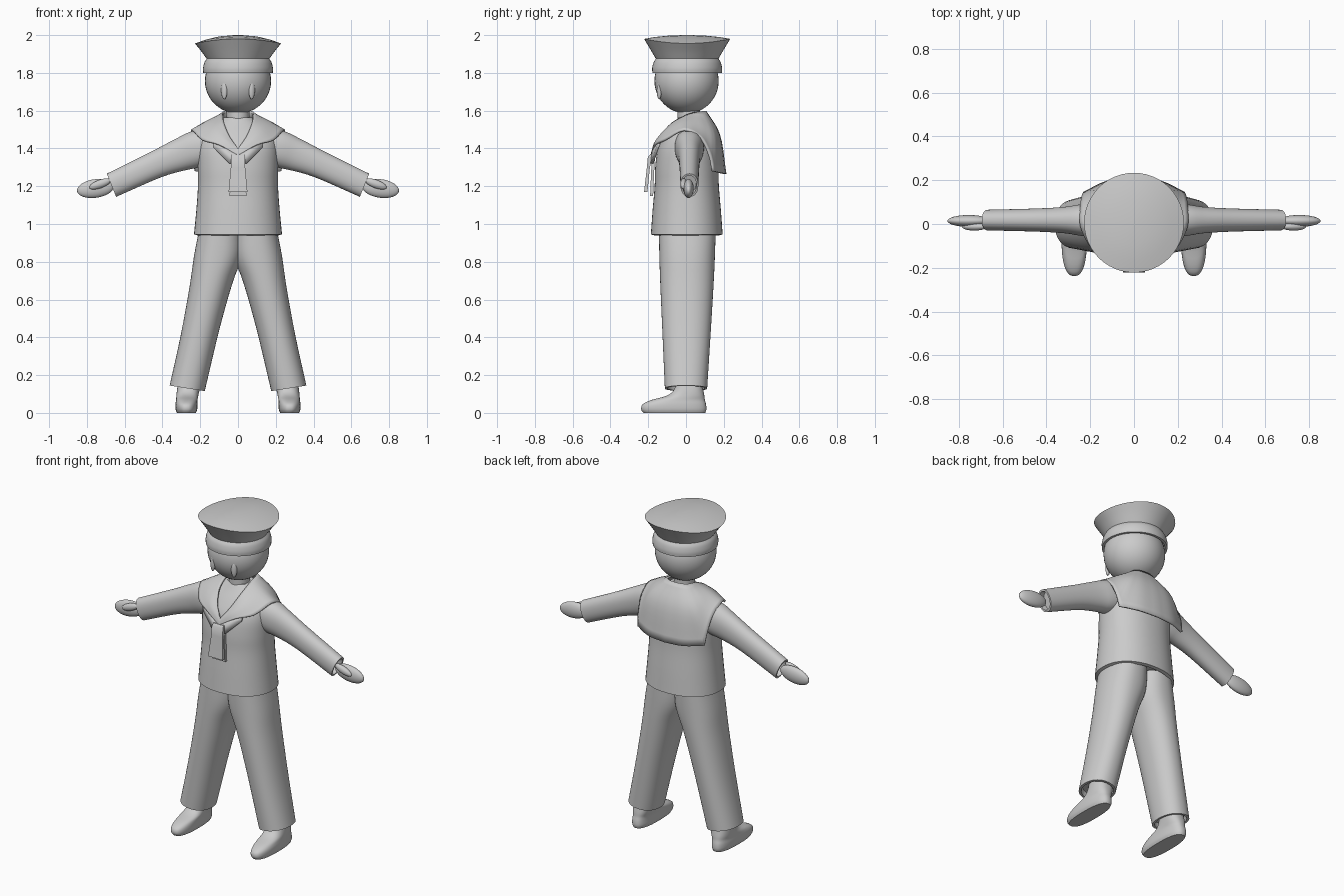
import bpy, bmesh
from math import sin, cos, pi, radians
from mathutils import Vector as V, Matrix

X, Y, Z = V((1, 0, 0)), V((0, 1, 0)), V((0, 0, 1))


def finish(name, bm, mirror=False, thick=0):
    bmesh.ops.recalc_face_normals(bm, faces=bm.faces)
    me = bpy.data.meshes.new(name)
    bm.to_mesh(me)
    bm.free()
    ob = bpy.data.objects.new(name, me)
    bpy.context.collection.objects.link(ob)
    if mirror:
        m = ob.modifiers.new("mirror", 'MIRROR')
        m.merge_threshold = 0.0005
    if thick:
        s = ob.modifiers.new("solid", 'SOLIDIFY')
        s.thickness = thick
        s.offset = 0
    return ob


def spline(p, k=4):
    """Catmull-Rom curve through the points."""
    q = [2 * p[0] - p[1]] + list(p) + [2 * p[-1] - p[-2]]
    out = []
    for i in range(1, len(q) - 2):
        a, b, c, d = q[i - 1:i + 3]
        for j in range(k):
            t = j / k
            out.append(0.5 * (2 * b + (c - a) * t + (2 * a - 5 * b + 4 * c - d) * t * t
                              + (3 * b - a - 3 * c + d) * t ** 3))
    return out + [p[-1].copy()]


def soften(rings, k=4):
    return list(zip(*[spline(col, k) for col in zip(*rings)]))


def ring(c, u, v, p=2.0, n=48):
    """Superellipse around c, spanned by u and v."""
    f = lambda s: (1 if s >= 0 else -1) * abs(s) ** (2 / p)
    return [V(c) + u * f(cos(2 * pi * i / n)) + v * f(sin(2 * pi * i / n)) for i in range(n)]


def flat(cx, cy, z, rx, ry, p=2.0, tilt=0):
    u = Matrix.Rotation(radians(tilt), 3, 'Y') @ X
    return ring((cx, cy, z), u * rx, Y * ry, p)


def loft(name, rings, mirror=False, closed=True, thick=0):
    bm = bmesh.new()
    vs = [[bm.verts.new(p) for p in r] for r in rings]
    n = len(vs[0])
    for a, b in zip(vs, vs[1:]):
        for i in range(n if closed else n - 1):
            j = (i + 1) % n
            bm.faces.new((a[i], a[j], b[j], b[i]))
    if closed:
        bm.faces.new(vs[0])
        bm.faces.new(vs[-1])
    return finish(name, bm, mirror, thick)


def ball(name, c, size, ry=0, rz=0, mirror=False):
    bm = bmesh.new()
    M = (Matrix.Translation(c) @ Matrix.Rotation(ry, 4, 'Y') @ Matrix.Rotation(rz, 4, 'Z')
         @ Matrix.Diagonal((*size, 1)))
    bmesh.ops.create_uvsphere(bm, u_segments=40, v_segments=24, radius=1, matrix=M)
    return finish(name, bm, mirror)


# Head, eyes, neck
ball("head", (0, 0.003, 1.757), (0.175, 0.17, 0.172))
ball("eye", (0.073, -0.142, 1.708), (0.017, 0.012, 0.048), rz=0.42, mirror=True)
loft("neck", [flat(0, 0.015, z, 0.06, 0.06) for z in (1.48, 1.63)])

# Cap: bulging band, flared side, saddle-shaped rim and low crown
def cap_ring(r, z, saddle=0):
    return [p - Z * saddle * ((p.x / r) ** 2 - 0.5) * 2 for p in flat(0, 0.006, z, r, r)]

band = soften([cap_ring(r, z) for r, z in ((0.184, 1.80), (0.185, 1.825), (0.178, 1.855), (0.166, 1.875))])
side = soften([cap_ring(0.166, 1.875), cap_ring(0.195, 1.92, 0.005), cap_ring(0.228, 1.968, 0.012)])
crown = [cap_ring(r, z, s) for r, z, s in ((0.17, 1.983, 0.007), (0.1, 1.995, 0.002), (0.02, 2.0, 0))]
loft("cap", [cap_ring(0.165, 1.82), cap_ring(0.17, 1.80)] + band + side[1:] + crown)

# Blouse body with a recessed hem
body = soften([flat(0, cy, z, rx, ry, 2.2) for z, rx, ry, cy in (
    (0.945, 0.233, 0.19, 0.004), (1.07, 0.221, 0.181, 0.004), (1.2, 0.212, 0.17, 0.004),
    (1.3, 0.213, 0.167, 0.004), (1.4, 0.213, 0.156, 0.008), (1.47, 0.195, 0.125, 0.015),
    (1.53, 0.125, 0.09, 0.025), (1.565, 0.075, 0.065, 0.025))])
loft("blouse", [flat(0, 0.004, 0.975, 0.2, 0.155, 2.2), flat(0, 0.004, 0.94, 0.215, 0.172, 2.2)] + body)

# Sleeves with hollow cuffs
def arm_ring(x, z, h, d, tilt=0):
    up = Matrix.Rotation(radians(tilt), 3, 'Y') @ Z
    return ring((x, 0.018, z), Y * d, up * h, 2.2)

sleeve = soften([arm_ring(0.1, 1.42, 0.085, 0.08), arm_ring(0.22, 1.397, 0.098, 0.075, 8),
                 arm_ring(0.31, 1.365, 0.086, 0.061, 20), arm_ring(0.44, 1.312, 0.072, 0.053, 24),
                 arm_ring(0.67, 1.205, 0.066, 0.047, 22)])
loft("sleeve", sleeve + [arm_ring(0.67, 1.205, 0.055, 0.037, 22), arm_ring(0.64, 1.217, 0.052, 0.035, 22)], True)

# Mitten hands and thumbs
ball("hand", (0.755, 0.014, 1.188), (0.098, 0.027, 0.049), ry=radians(8), mirror=True)
ball("thumb", (0.73, -0.012, 1.212), (0.06, 0.018, 0.022), ry=radians(20), mirror=True)

# Trouser legs with hollow hems
leg = soften([flat(0.09, 0.007, 0.96, 0.118, 0.15, 2.3), flat(0.105, 0.006, 0.83, 0.128, 0.147, 2.3),
              flat(0.142, 0.005, 0.68, 0.115, 0.141, 2.2, 6), flat(0.2, 0.003, 0.43, 0.104, 0.128, 2.2, 9),
              flat(0.269, 0.0, 0.13, 0.094, 0.112, 2.2, -9)])
leg += [flat(0.269, 0, 0.13, 0.08, 0.098, 2.2, -9), flat(0.264, 0, 0.16, 0.076, 0.094, 2.2, -9)]
loft("trouser_leg", leg, True)

# Shoes: stacked outlines rising from the sole to the ankle
shoe = soften([flat(cx, (f + b) / 2, z, rx, (b - f) / 2, 2.5) for z, cx, rx, f, b in (
    (0.0, 0.273, 0.05, -0.225, 0.102), (0.018, 0.273, 0.057, -0.237, 0.108),
    (0.045, 0.273, 0.058, -0.23, 0.106), (0.068, 0.271, 0.057, -0.185, 0.1),
    (0.092, 0.268, 0.058, -0.1, 0.097), (0.13, 0.262, 0.06, -0.06, 0.09), (0.2, 0.25, 0.06, -0.05, 0.08))], 3)
loft("shoe", shoe, True)

# Sailor collar: inner, middle and outer edge points from front to back flap
front = [((0, -.172, 1.395), (0, -.178, 1.38), (0, -.183, 1.362)),
         ((.045, -.135, 1.46), (.07, -.155, 1.442), (.1, -.162, 1.418)),
         ((.073, -.075, 1.53), (.13, -.1, 1.495), (.19, -.11, 1.445)),
         ((.08, 0, 1.572), (.16, -.01, 1.54), (.243, -.01, 1.497)),
         ((.078, .05, 1.588), (.165, .065, 1.53), (.243, .08, 1.45)),
         ((.072, .075, 1.592), (.162, .12, 1.495), (.236, .125, 1.36)),
         ((.06, .09, 1.594), (.15, .147, 1.47), (.228, .142, 1.28))]
back = [front[-1], ((.035, .1, 1.595), (.085, .168, 1.47), (.12, .193, 1.268)),
        ((0, .103, 1.595), (0, .175, 1.47), (0, .208, 1.265))]
vec = lambda rows: [[V(p) for p in r] for r in rows]
rows = soften(vec(front)) + soften(vec(back))[1:]
loft("sailor_collar", [spline(r, 5) for r in rows], True, closed=False, thick=0.012)

# Scarf: wings under the collar and two hanging tails
def slab(z, y, w, t=0.008):
    return [V((sx * w, y + sy * t, z)) for sx, sy in ((-1, -1), (1, -1), (1, 1), (-1, 1))]

wing = vec([((0, -.18, 1.37), (0, -.183, 1.32)), ((.045, -.172, 1.39), (.045, -.18, 1.32)),
            ((.13, -.14, 1.43), (.13, -.15, 1.405))])
loft("scarf_wing", wing, True, closed=False, thick=0.014)
loft("scarf_front_tail", [slab(1.368, -.18, .034, .01), slab(1.355, -.19, .038, .012),
                          slab(1.3, -.199, .038), slab(1.17, -.213, .05, .009)])
loft("scarf_back_tail", [slab(1.36, -.172, .03), slab(1.27, -.177, .037), slab(1.147, -.182, .045)])

# Smooth shading with crisp hems and edges
for ob in bpy.context.collection.objects:
    ob.select_set(True)
    bpy.context.view_layer.objects.active = ob
bpy.ops.object.shade_smooth_by_angle(angle=radians(38))
